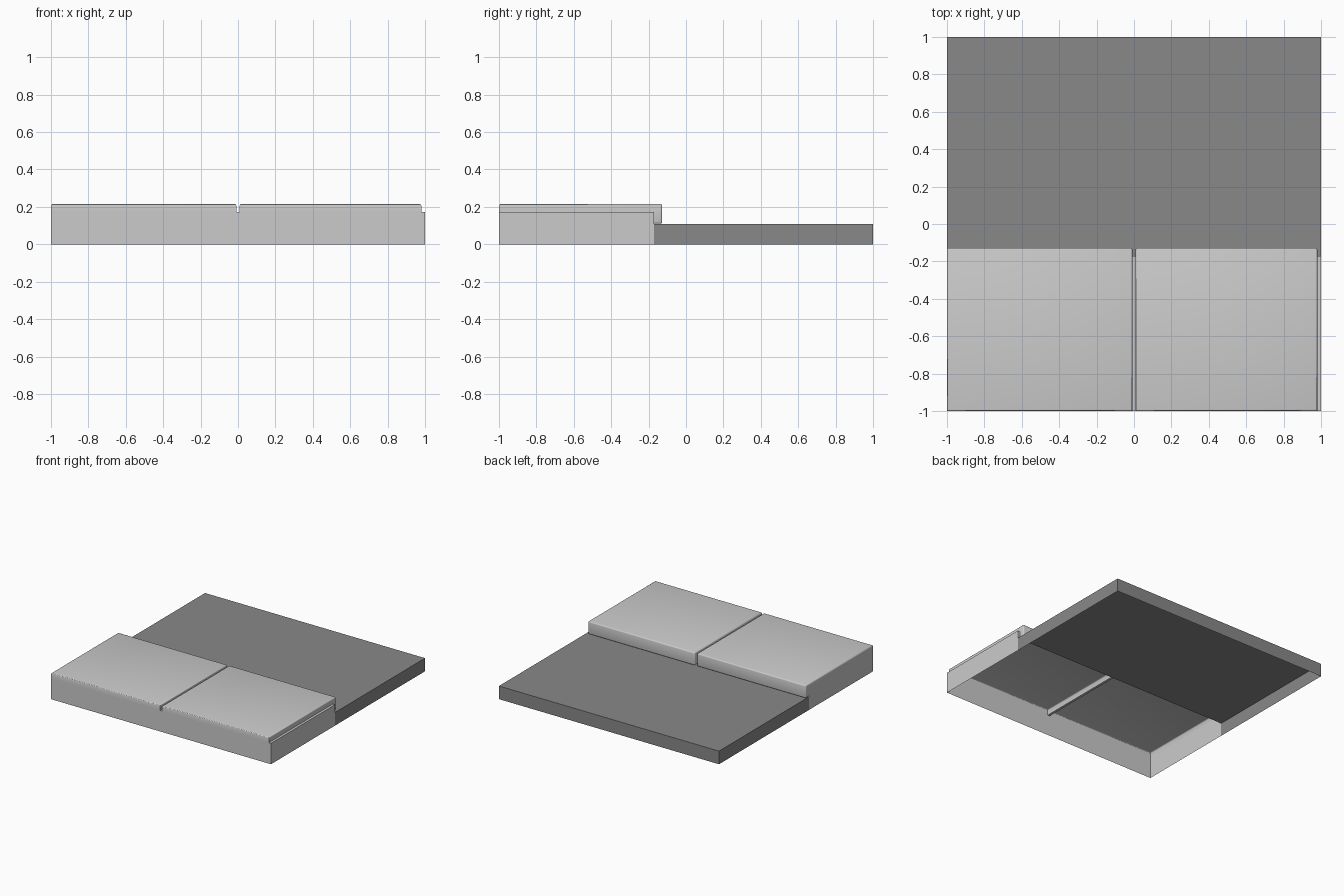
import bpy, bmesh
from mathutils import Vector

if "Cube" in bpy.data.objects:
    bpy.data.objects.remove(bpy.data.objects["Cube"])

CURB_Y, LIP_Y = -0.17, -0.127      # curb wall, overhanging slab lip
ROAD_Z, BASE_Z, TOP_Z = 0.108, 0.172, 0.215


def finish(bm, name, mat=None):
    mesh = bpy.data.meshes.new(name)
    bm.to_mesh(mesh)
    bm.free()
    ob = bpy.data.objects.new(name, mesh)
    bpy.context.collection.objects.link(ob)
    if mat:
        mesh.materials.append(mat)
    return ob


def open_box(name, lo, hi, keep, mat=None):
    """Box shell keeping only the sides named, e.g. '+x -y'."""
    bm = bmesh.new()
    bmesh.ops.create_cube(bm, size=1)
    lo, hi = Vector(lo), Vector(hi)
    dirs = [Vector([s if i == "xyz".index(k[1]) else 0 for i in range(3)])
            for k in keep.split() for s in [1 if k[0] == "+" else -1]]
    bm.normal_update()
    drop = [f for f in bm.faces if all(f.normal.dot(d) < 0.9 for d in dirs)]
    for v in bm.verts:
        v.co = (lo + hi) / 2 + v.co * (hi - lo)
    bmesh.ops.delete(bm, geom=drop, context='FACES')
    return finish(bm, name, mat)


def slab(name, x0, x1):
    """Paving slab: L-shaped section run along x, hollow beneath, rounded edges."""
    prof = [(-1, BASE_Z), (CURB_Y, BASE_Z), (CURB_Y, ROAD_Z + 0.002),
            (LIP_Y, ROAD_Z + 0.002), (LIP_Y, TOP_Z), (-1, TOP_Z)]
    bm = bmesh.new()
    a = [bm.verts.new((x0, y, z)) for y, z in prof]
    b = [bm.verts.new((x1, y, z)) for y, z in prof]
    bm.faces.new(a[::-1])
    bm.faces.new(b)
    for i in range(2, 6):          # inner two sides stay open
        j = (i + 1) % 6
        bm.faces.new((a[i], a[j], b[j], b[i]))
    bmesh.ops.recalc_face_normals(bm, faces=bm.faces[:])
    edges = [e for e in bm.edges if len(e.link_faces) == 2
             and not all(v.co.y < -0.99 and abs(v.co.x - e.verts[0].co.x) < 1e-5
                         for v in e.verts)]
    bmesh.ops.bevel(bm, geom=edges, offset=0.009, segments=3, profile=0.5,
                    affect='EDGES', clamp_overlap=True)
    ob = finish(bm, name)
    bpy.ops.object.select_all(action='DESELECT')
    ob.select_set(True)
    bpy.context.view_layer.objects.active = ob
    bpy.ops.object.shade_smooth_by_angle(angle=0.7)


# Dark road surface, open underneath
asphalt = bpy.data.materials.new("asphalt")
asphalt.diffuse_color = (0.25, 0.25, 0.25, 1)
asphalt.use_nodes = True
asphalt.node_tree.nodes["Principled BSDF"].inputs["Base Color"].default_value = asphalt.diffuse_color
open_box("road", (-1, CURB_Y, 0), (1, 1, ROAD_Z), "+z +y -x +x", asphalt)

# Pavement walls: front and both ends
open_box("pavement_base", (-1, -1, 0), (1, CURB_Y, BASE_Z), "-y -x +x")

# Floors of the joints between slabs, with their short curb faces
for i, (x0, x1) in enumerate([(-0.01, 0.01), (0.978, 1)]):
    open_box(f"joint_{i + 1}", (x0, -1, ROAD_Z), (x1, CURB_Y, BASE_Z), "+z +y")

# Two paving slabs with a lip over the road
slab("slab_left", -1, -0.009)
slab("slab_right", 0.009, 0.98)
